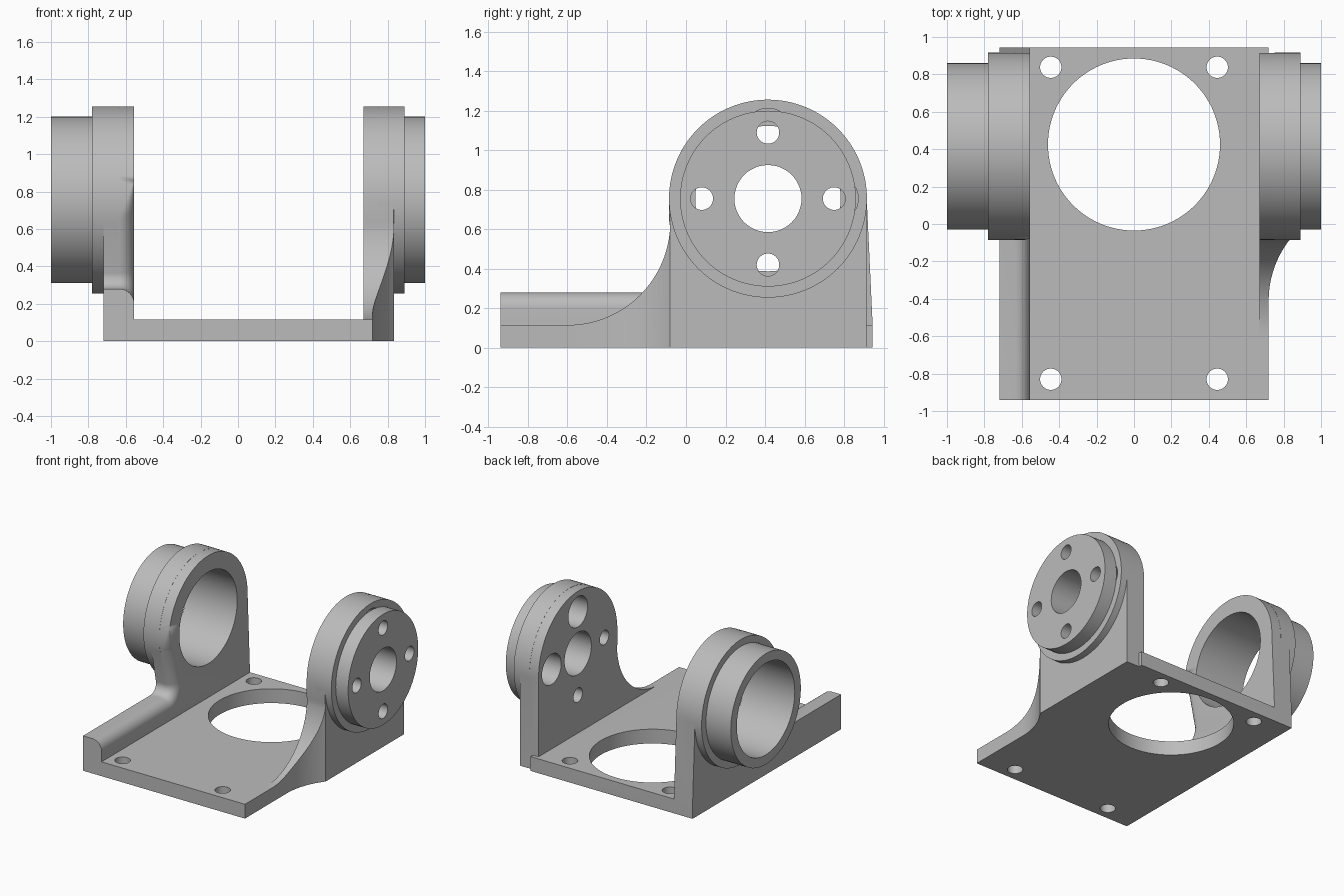
import bpy, bmesh, math
from mathutils import Matrix

if "Cube" in bpy.data.objects:
    bpy.data.objects.remove(bpy.data.objects["Cube"])

CY, CZ, R = 0.415, 0.755, 0.5          # bearing axis and boss radius

grey = bpy.data.materials.new("machined_grey")
grey.diffuse_color = (0.5, 0.5, 0.5, 1)
grey.use_nodes = True
grey.node_tree.nodes["Principled BSDF"].inputs["Base Color"].default_value = grey.diffuse_color


def finish(bm, name):
    bmesh.ops.recalc_face_normals(bm, faces=bm.faces)
    me = bpy.data.meshes.new(name)
    bm.to_mesh(me)
    bm.free()
    me.materials.append(grey)
    ob = bpy.data.objects.new(name, me)
    bpy.context.collection.objects.link(ob)
    return ob


def loft(name, rings):
    """Closed solid through matching point loops, capped at both ends."""
    bm = bmesh.new()
    loops = [[bm.verts.new(p) for p in ring] for ring in rings]
    n = len(rings[0])
    for a, b in zip(loops, loops[1:]):
        for i in range(n):
            j = (i + 1) % n
            bm.faces.new((a[i], a[j], b[j], b[i]))
    bm.faces.new(loops[0])
    bm.faces.new(loops[-1])
    bmesh.ops.remove_doubles(bm, verts=bm.verts, dist=1e-5)
    return finish(bm, name)


def box(name, x0, x1, y0, y1, z0, z1):
    pts = [(x0, y0), (x1, y0), (x1, y1), (x0, y1)]
    return loft(name, [[(x, y, z) for x, y in pts] for z in (z0, z1)])


def cyl(name, axis, a, b, u, v, r, seg=96):
    """Cylinder from a to b along x (centre y,z) or z (centre x,y)."""
    bm = bmesh.new()
    bmesh.ops.create_cone(bm, cap_ends=True, segments=seg, radius1=r, radius2=r, depth=b - a)
    m = (a + b) / 2
    if axis == 'x':
        mat = Matrix.Translation((m, u, v)) @ Matrix.Rotation(math.pi / 2, 4, 'Y')
    else:
        mat = Matrix.Translation((u, v, m))
    bm.transform(mat)
    return finish(bm, name)


def boolean(ob, other, op):
    mod = ob.modifiers.new("cut", 'BOOLEAN')
    mod.operation, mod.object, mod.solver = op, other, 'EXACT'
    bpy.context.view_layer.objects.active = ob
    bpy.ops.object.modifier_apply(modifier=mod.name)
    bpy.data.objects.remove(other)


def arc(cy, cz, r, a0, a1, n):
    out = []
    for i in range(n + 1):
        a = math.radians(a0 + (a1 - a0) * i / n)
        out.append((cy + r * math.cos(a), cz + r * math.sin(a), math.cos(a), math.sin(a)))
    return out


# Left wall with rail: points (y, z, inset normal y, z, edge rounding)
prof = [(-0.94, 0.28, 0, 1, 0.08)]
prof += [(y, z, -ny, -nz, 0.08) for y, z, ny, nz in arc(-0.082, 0.35, 0.07, -90, 12, 14)]
for i, (y, z, ny, nz) in enumerate(arc(CY, CZ, R, 192, 0, 64)):
    prof.append((y, z, ny, nz, 0.08 * max(0, 1 - i / 8)))
prof += [(0.945, 0.115, 0, 0, 0), (0.945, 0, 0, 0, 0), (-0.94, 0, 0, 0, 0)]
rings = [[(-0.72, p[0], p[1]) for p in prof]]
for k in range(9):
    t = math.pi / 2 * k / 8
    rings.append([(-0.555 - r * (1 - math.sin(t)),
                   y - ny * r * (1 - math.cos(t)),
                   z - nz * r * (1 - math.cos(t))) for y, z, ny, nz, r in prof])
left_wall = loft("left_wall", rings)

# Right wall with curved web
prof = [p[:2] for p in arc(-0.6, 0.635, 0.52, -90, 0, 32)]
prof[-1] = (-0.085, 0.64)
prof += [p[:2] for p in arc(CY, CZ, R, 180, 0, 60)]
prof += [(0.915, 0), (-0.6, 0)]
right_wall = loft("right_wall", [[(x, y, z) for y, z in prof] for x in (0.67, 0.835)])

# Concave flare on the outside of the web
plan = [p[:2] for p in arc(1.25, -0.41, 0.53, 180, 128, 20)]
plan = [(0.72, -0.9)] + plan + [(1.2, 0.0), (1.2, -0.9)]
flare = loft("flare_cutter", [[(x, y, z) for x, y in plan] for z in (-0.1, 1.0)])
boolean(right_wall, flare, 'DIFFERENCE')

# Join base plate, walls, bosses and outer rings
bracket = box("bracket", -0.72, 0.72, -0.94, 0.945, 0, 0.115)
for part in (left_wall, right_wall,
             cyl("left_boss", 'x', -0.78, -0.64, CY, CZ, R + 0.001, 128),
             cyl("left_collar", 'x', -1.0, -0.66, CY, CZ, 0.445),
             cyl("right_boss", 'x', 0.75, 0.89, CY, CZ, R + 0.001, 128),
             cyl("right_collar", 'x', 0.8, 1.0, CY, CZ, 0.445)):
    boolean(bracket, part, 'UNION')

# Plate opening, screw holes and bores
cuts = [('z', -0.1, 0.2, 0, 0.425, 0.46),
        ('x', -1.1, -0.4, CY, CZ, 0.368),
        ('x', 0.5, 1.1, CY, CZ, 0.17)]
cuts += [('z', -0.1, 0.2, sx * 0.445, y, 0.057) for sx in (-1, 1) for y in (-0.83, 0.838)]
for dy, dz in ((1, 0), (-1, 0), (0, 1), (0, -1)):
    y, z = CY + 0.335 * dy, CZ + 0.335 * dz
    cuts += [('x', 0.5, 1.1, y, z, 0.057), ('x', 0.5, 0.89, y, z, 0.122)]
for c in cuts:
    boolean(bracket, cyl("hole_cutter", *c, seg=96 if c[-1] > 0.3 else 48), 'DIFFERENCE')

# Smooth curved faces, sharp edges
bpy.ops.object.select_all(action='DESELECT')
bracket.select_set(True)
bpy.context.view_layer.objects.active = bracket
bpy.ops.object.shade_smooth_by_angle(angle=math.radians(25))
